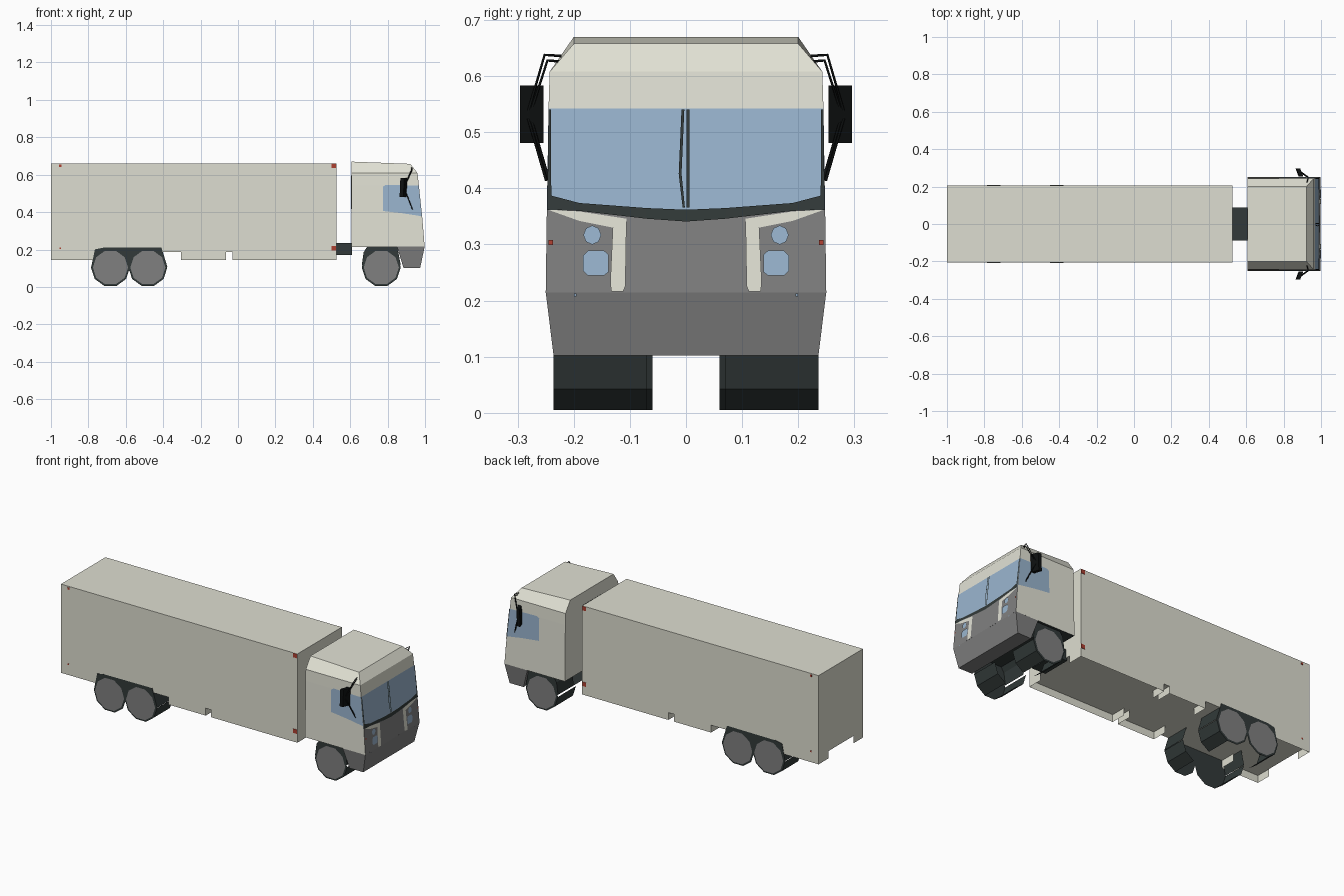
import bpy, bmesh, math

if "Cube" in bpy.data.objects:
    bpy.data.objects.remove(bpy.data.objects["Cube"])


def mat(name, r, g, b):
    m = bpy.data.materials.new(name)
    m.diffuse_color = (r, g, b, 1)
    m.use_nodes = True
    m.node_tree.nodes["Principled BSDF"].inputs["Base Color"].default_value = m.diffuse_color
    return m


BODY = mat("trailer_cream", .73, .73, .635)
CAB = mat("cab_cream", .76, .76, .665)
GREY = mat("mid_grey", .215, .215, .215)
DARK = mat("dark_slate", .032, .042, .041)
GLASS = mat("glass_blue", .32, .46, .62)
BLACK = mat("black", .004, .005, .005)
RED = mat("red", .42, .05, .03)


def mesh(name, verts, faces, *mats):
    me = bpy.data.meshes.new(name)
    me.from_pydata([tuple(v) for v in verts], [], faces)
    bm = bmesh.new()
    bm.from_mesh(me)
    bmesh.ops.recalc_face_normals(bm, faces=bm.faces)
    bm.to_mesh(me)
    bm.free()
    for m in mats:
        me.materials.append(m)
    ob = bpy.data.objects.new(name, me)
    bpy.context.collection.objects.link(ob)
    return ob


def plate(name, pts, m, facing):
    """Single flat face whose normal points along 'facing'."""
    ob = mesh(name, pts, [tuple(range(len(pts)))], m)
    if sum(a * b for a, b in zip(ob.data.polygons[0].normal, facing)) < 0:
        ob.data.flip_normals()
    return ob


def loft(name, rings, *mats):
    """Closed solid through rings with equal point counts."""
    n = len(rings[0])
    verts = [p for r in rings for p in r]
    faces = [(k * n + i, k * n + (i + 1) % n, (k + 1) * n + (i + 1) % n, (k + 1) * n + i)
             for k in range(len(rings) - 1) for i in range(n)]
    faces += [tuple(range(n)), tuple(range(len(verts) - n, len(verts)))]
    return mesh(name, verts, faces, *mats)


def prism(name, xz, y0, y1, m):
    return loft(name, [[(x, y, z) for x, z in xz] for y in (y0, y1)], m)


def box(name, x0, x1, y0, y1, z0, z1, m):
    return prism(name, [(x0, z0), (x1, z0), (x1, z1), (x0, z1)], y0, y1, m)


def rod(name, pts, r, m):
    cu = bpy.data.curves.new(name, 'CURVE')
    cu.dimensions = '3D'
    cu.bevel_depth = r
    cu.bevel_resolution = 0
    sp = cu.splines.new('POLY')
    sp.points.add(len(pts) - 1)
    for p, co in zip(sp.points, pts):
        p.co = (*co, 1)
    cu.materials.append(m)
    bpy.context.collection.objects.link(bpy.data.objects.new(name, cu))


# Cab: levels of (z, front x, half width)
LEVELS = [(.218, .998, .25), (.366, .986, .248), (.546, .967, .245), (.612, .96, .243)]


def at(z, k):
    lv = [(.105, .974, .236)] + LEVELS + [(.662, .922, .2)]
    for a, b in zip(lv, lv[1:]):
        if z <= b[0]:
            t = (z - a[0]) / (b[0] - a[0])
            return a[k] + t * (b[k] - a[k])
    return lv[-1][k]


rings = [[(.608, -w, z), (x, -w, z), (x, w, z), (.608, w, z)] for z, x, w in LEVELS]
rings.append([(.608, -.2, .674), (.922, -.2, .662), (.922, .2, .662), (.608, .2, .674)])
cab = loft("cab", rings, CAB, GREY, GLASS, DARK)
for f in cab.data.polygons:
    if f.normal.z < -.9:
        f.material_index = 3
    elif f.normal.x > .9 and f.center.z < .366:
        f.material_index = 1
    elif f.normal.x > .9 and f.center.z < .546:
        f.material_index = 2

# Bumper below the cab, dark link to the trailer, rear panel
loft("bumper", [[(.885, -.235, .106), (.974, -.236, .106), (.974, .236, .106), (.885, .235, .106)],
                [(.85, -.25, .219), (.998, -.25, .219), (.998, .25, .219), (.85, .25, .219)]], GREY)
box("trailer_link", .52, .61, -.087, .087, .175, .24, DARK)
box("rear_cab_panel", .603, .609, -.08, .08, .42, .6, DARK)


def front_plate(name, yz, m, s=1, off=.003):
    plate(name, [(at(z, 1) + off, s * y, z) for y, z in yz], m, (1, 0, 0))


# Painted front details, mirrored
trim = [(0, .345, .366), (.07, .35, .369), (.19, .364, .378), (.247, .366, .393)]
for s in (1, -1):
    tag = "_left" if s > 0 else "_right"
    for i, (a, b) in enumerate(zip(trim, trim[1:])):
        front_plate(f"windscreen_trim{tag}_{i}", [a[:2], b[:2], (b[0], b[2]), (a[0], a[2])], DARK, s)
    front_plate("windscreen_pillar" + tag, [(.24, .385), (.247, .385), (.245, .545), (.241, .545)], DARK, s)
    front_plate("front_stripe" + tag, [(.108, .23), (.112, .22), (.133, .22), (.135, .235), (.13, .345),
                                       (.106, .345)], CAB, s)
    front_plate("front_stripe_top" + tag, [(.106, .338), (.13, .334), (.19, .346), (.246, .366),
                                          (.19, .363), (.106, .35)], CAB, s, .0025)
    front_plate("upper_headlight" + tag, [(.167 + .016 * math.cos(a * math.pi / 4),
                                           .321 + .017 * math.sin(a * math.pi / 4)) for a in range(8)], GLASS, s, .004)
    front_plate("lower_headlight" + tag, [(.138, .255), (.146, .249), (.175, .249), (.184, .258), (.184, .284),
                                          (.175, .293), (.146, .293), (.138, .286)], GLASS, s, .004)
    front_plate("fog_light" + tag, [(.195, .211), (.2, .211), (.2, .217), (.195, .217)], GLASS, s, .004)
    front_plate("front_marker" + tag, [(.237, .303), (.245, .303), (.245, .312), (.237, .312)], RED, s, .004)
    front_plate("wiper" + tag, [(.001, .37), (.006, .37), (.006, .545), (.001, .545)] if s > 0 else
                [(.006, .37), (.013, .43), (.008, .545), (.003, .545), (.008, .43), (.002, .37)], DARK, s)
    # Side window
    win = [(.775, .41), (.88, .398), (.983, .382), (.967, .546), (.79, .55), (.775, .54)]
    plate("side_window" + tag, [(x, s * (at(z, 2) + .002), z) for x, z in win], GLASS, (0, s, 0))
    # Mirror with two bent arms
    loft("mirror" + tag, [[(x + d, s * y, z) for x, z in ((.868, .485), (.888, .485), (.893, .587), (.872, .587))]
                          for y, d in ((.254, .012), (.296, -.004))], BLACK)
    for d in (0, .01):
        rod(f"mirror_arm{tag}_{d}", [(.925, s * .222, .63 + d), (.932, s * (.247 + d / 2), .632 + d),
                                     (.888, s * (.278 + d / 2), .535), (.933, s * (.244 + d / 2), .418)], .0025, BLACK)

# Trailer box with thin side skirts that return inwards at their ends
box("trailer_box", -1, .527, -.205, .205, .19, .665, BODY)
for s in (1, -1):
    for i, (a, b) in enumerate(((-1, -.76), (-.305, -.065), (-.03, .527))):
        o, n = s * .205, s * .115
        pts = [(x, y, z) for x, y in ((a, n), (a, o), (b, o), (b, n)) for z in (.147, .19)]
        skirt = mesh(f"trailer_skirt_{s}_{i}", pts, [(k, k + 2, k + 3, k + 1) for k in (0, 2, 4)], BODY)
        if skirt.data.polygons[1].normal.y * s < 0:
            skirt.data.flip_normals()
    # Red corner markers
    for i, (x, z, r) in enumerate(((.513, .652, .012), (.513, .21, .012), (-.951, .652, .006), (-.951, .21, .004))):
        box(f"corner_marker_{s}_{i}", x - r, x + r, *sorted((s * .2, s * .207)), z - r, z + r, RED)


def ring(x, y, r):
    return [(x + r * math.cos(k * math.pi / 5), y, .108 + r * math.sin(k * math.pi / 5)) for k in range(10)]


def curtain(name, xz, y0, y1, facing):
    """Strip of tread hanging between the outer and inner side."""
    n = len(xz)
    ob = mesh(name, [(x, y, z) for y in (y0, y1) for x, z in xz],
              [(i, i + 1, n + i + 1, n + i) for i in range(n - 1)], DARK)
    if ob.data.polygons[0].normal.x * facing < 0:
        ob.data.flip_normals()


# Wheels: open dark shells with ten-sided faces, tread only at the ends
PAIR = [(-.785, .11), (-.765, .205), (-.72, .214), (-.41, .216), (-.377, .11), (-.48, .1), (-.55, .07),
        (-.582, .09), (-.615, .07), (-.68, .1)]
SINGLE = [(.662, .12), (.672, .19), (.69, .218), (.852, .218), (.87, .12), (.766, .1)]
for s in (1, -1):
    for name, x, inner, outer, ends in (("front", .766, .07, .236, (1, -1)), ("middle", -.482, .06, .208, (1,)),
                                        ("rear", -.682, .06, .208, (-1,))):
        plate(f"{name}_tyre_{s}", ring(x, s * outer, .104), DARK, (0, s, 0))
        plate(f"{name}_wheel_disc_{s}", ring(x, s * (outer + .003), .094), GREY, (0, s, 0))
        for e in ends:
            arc = [(x + e * .104 * math.cos(k * math.pi / 5), .108 - .104 * math.sin(k * math.pi / 5)) for k in range(3)]
            curtain(f"{name}_tread_{s}_{e}", arc, s * inner, s * outer, e)
    plate(f"rear_wheel_arch_{s}", [(x, s * .2075, z) for x, z in PAIR], DARK, (0, s, 0))
    curtain(f"rear_arch_back_{s}", PAIR[:3], s * .06, s * .2075, -1)
    curtain(f"rear_arch_front_{s}", PAIR[3:5], s * .06, s * .2075, 1)
    plate(f"front_wheel_arch_{s}", [(x, s * .235, z) for x, z in SINGLE], DARK, (0, s, 0))
    curtain(f"front_arch_back_{s}", SINGLE[:3], s * .09, s * .235, -1)
    curtain(f"front_arch_front_{s}", SINGLE[3:5], s * .09, s * .235, 1)

# Rest the wheels on the ground
for ob in bpy.data.objects:
    ob.location.z -= .108 - .104 * math.sin(math.radians(72))
    ob.location.z += .005
